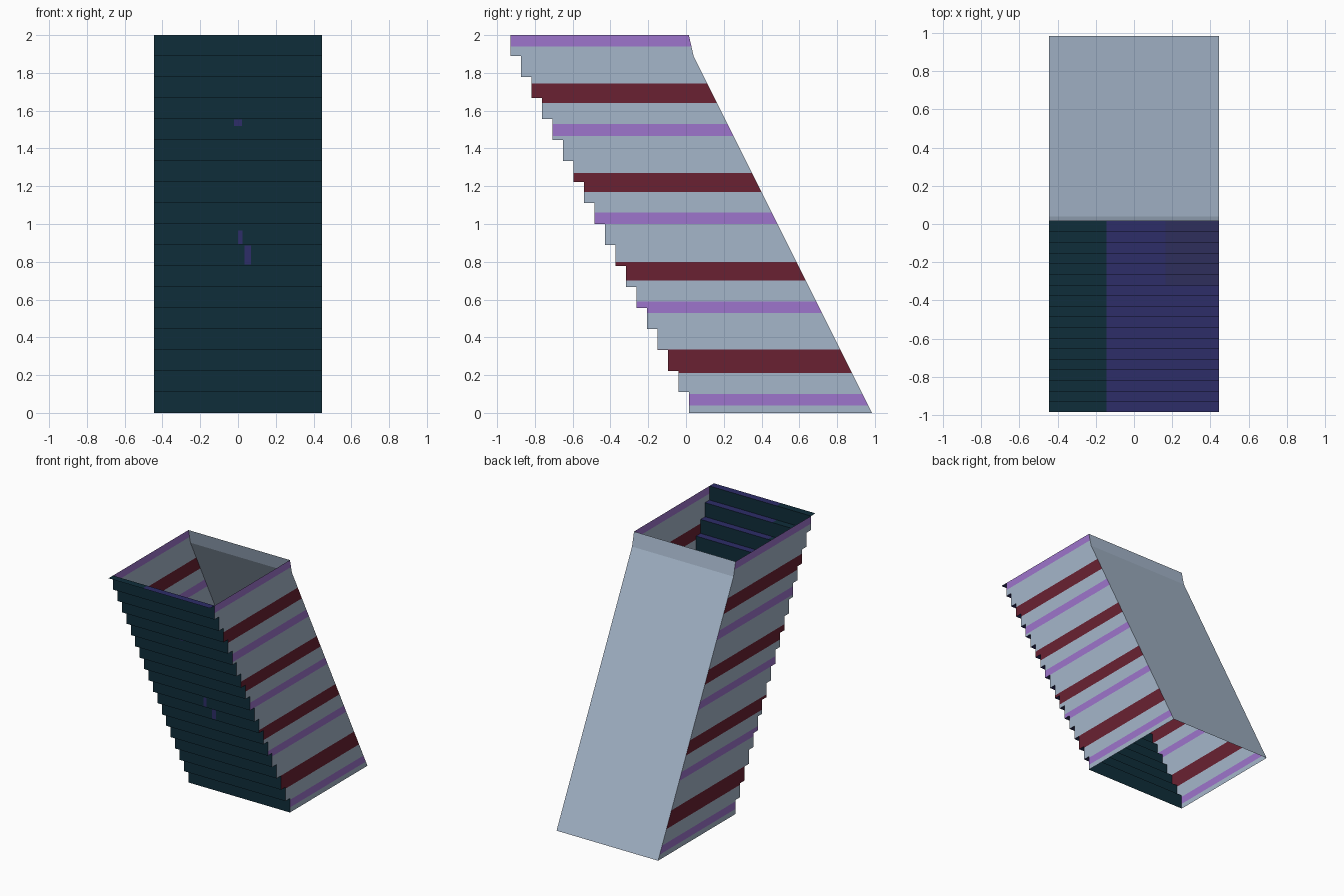
import bpy, math

if "Cube" in bpy.data.objects:
    bpy.data.objects.remove(bpy.data.objects["Cube"])

W = 0.445                 # half width
N = 18                    # number of steps
H = 2.0 / N               # riser height
D = 1.0 / N               # tread depth
Y0 = 0.015                # front edge at the bottom
BACK = [(0.985, 0.0), (0.04, 1.89), (0.015, 2.0)]   # back wall profile (y, z)


def material(name, rgb):
    m = bpy.data.materials.new(name)
    lin = [(c / 255 / 12.92) if c < 10 else ((c / 255 + 0.055) / 1.055) ** 2.4 for c in rgb]
    m.diffuse_color = (*lin, 1)
    m.use_nodes = True
    m.node_tree.nodes["Principled BSDF"].inputs["Base Color"].default_value = m.diffuse_color
    return m


PALE = material("pale blue grey", (165, 182, 202))
LILAC = material("lilac", (157, 117, 204))
MAROON = material("maroon", (106, 33, 50))
TEAL = material("dark teal", (15, 45, 58))
INDIGO = material("indigo", (45, 45, 104))
DUSK = material("dusky indigo", (46, 46, 92))


def build(name, quads, mats):
    """quads: list of (four corners, material index)"""
    verts, faces = [], []
    index = {}
    for corners, _ in quads:
        face = []
        for c in corners:
            key = tuple(round(v, 5) for v in c)
            if key not in index:
                index[key] = len(verts)
                verts.append(key)
            face.append(index[key])
        faces.append(face)
    me = bpy.data.meshes.new(name)
    me.from_pydata(verts, [], faces)
    for m in mats:
        me.materials.append(m)
    for p, (_, mi) in zip(me.polygons, quads):
        p.material_index = mi
    ob = bpy.data.objects.new(name, me)
    bpy.context.collection.objects.link(ob)
    return ob


def back_y(z):
    for (ya, za), (yb, zb) in zip(BACK, BACK[1:]):
        if z <= zb + 1e-6:
            return ya + (yb - ya) * (z - za) / (zb - za)
    return BACK[-1][0]


def riser_y(z):
    return Y0 - D * math.floor(z / H)


# Striped side walls, cut into bands at every step and stripe edge
lilac = [(0.04, 0.10), (0.53, 0.59), (1.00, 1.06), (1.465, 1.53), (1.94, 2.0)]
maroon = [(0.21, 0.335), (0.70, 0.80), (1.17, 1.27), (1.64, 1.745)]
cuts = sorted({round(i * H, 4) for i in range(N + 1)} | {1.89}
              | {z for s in lilac + maroon for z in s})


def stripe(z):
    if any(a < z < b for a, b in lilac):
        return 1
    return 2 if any(a < z < b for a, b in maroon) else 0


for name, sx in (("right_wall", 1), ("left_wall", -1)):
    quads = []
    for a, b in zip(cuts, cuts[1:]):
        mid = (a + b) / 2
        y = riser_y(mid)
        q = [(sx * W, y, a), (sx * W, back_y(a), a), (sx * W, back_y(b), b), (sx * W, y, b)]
        quads.append((q[::sx], stripe(mid)))
    build(name, quads, [PALE, LILAC, MAROON])

# Sloping back wall
build("back_wall", [([(W, ya, za), (-W, ya, za), (-W, yb, zb), (W, yb, zb)], 0)
                    for (ya, za), (yb, zb) in zip(BACK, BACK[1:])], [PALE])

# Stepped front: teal risers, treads coloured across their width
quads = []
xs = [-W, -0.145, 0.165, W]
for i in range(N):
    y, z0, z1 = Y0 - D * i, H * i, H * (i + 1)
    for k, (a, b) in enumerate(zip(xs, xs[1:])):
        quads.append(([(a, y, z0), (b, y, z0), (b, y, z1), (a, y, z1)], 0))
        colour = 0 if k == 0 else (2 if k == 2 and i < 6 else 1)
        quads.append(([(a, y, z1), (b, y, z1), (b, y - D, z1), (a, y - D, z1)], colour))
build("steps", quads, [TEAL, INDIGO, DUSK])

# Small indigo marks on the risers
quads = []
for a, b, z0, z1 in [(-0.02, 0.02, 1.52, 1.553), (0.0, 0.025, 0.893, 0.965), (0.035, 0.07, 0.785, 0.885)]:
    y = riser_y((z0 + z1) / 2) - 0.002
    quads.append(([(a, y, z0), (b, y, z0), (b, y, z1), (a, y, z1)], 0))
build("riser_marks", quads, [INDIGO])
